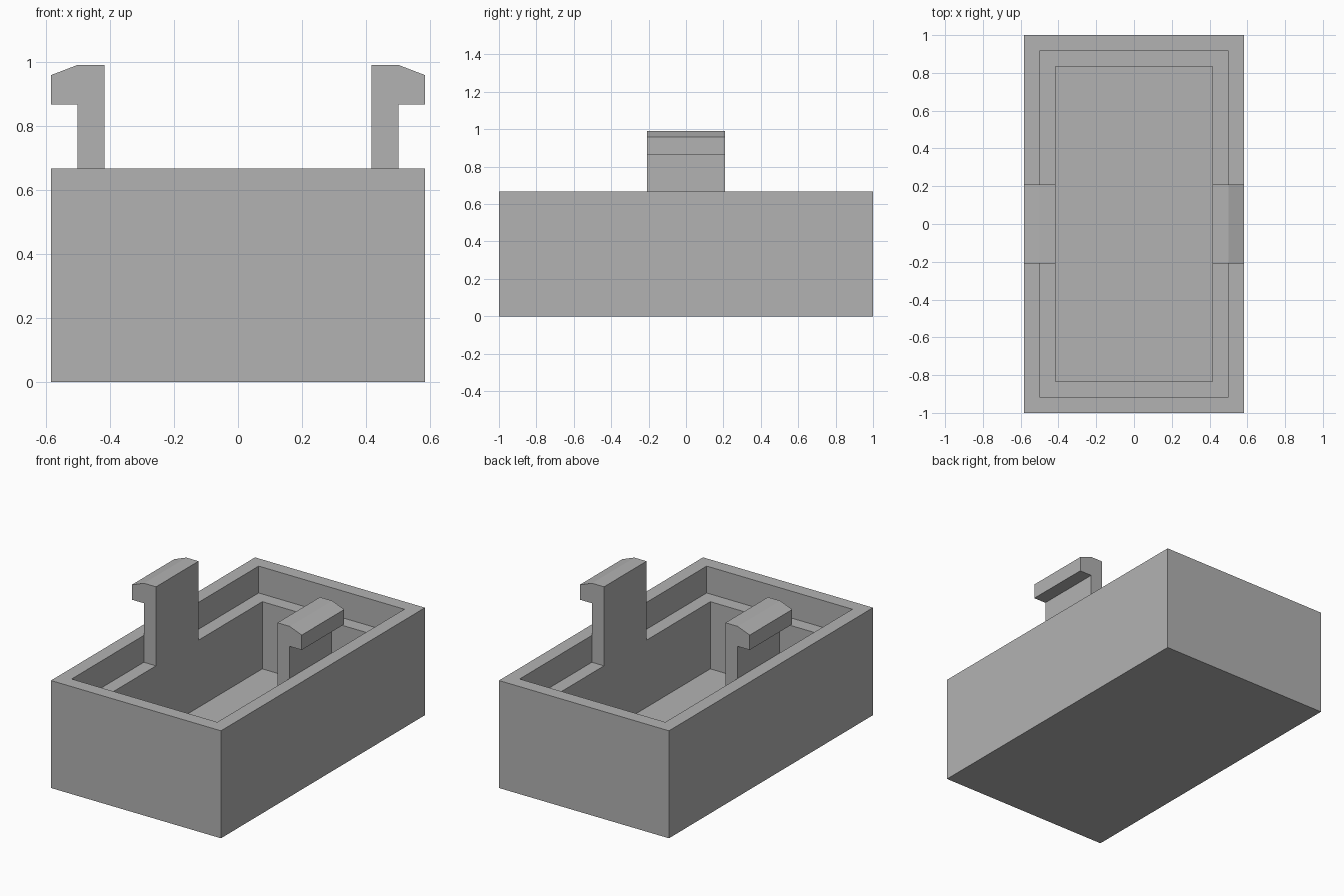
import bpy
import bmesh

default = bpy.data.objects.get("Cube")
if default:
    bpy.data.objects.remove(default, do_unlink=True)

WALL = 1 / 12                      # wall, ledge, floor and clip thickness
HALF_X, HALF_Y, HEIGHT = 7 * WALL, 1.0, 8 * WALL

grey = bpy.data.materials.new("light grey")
grey.use_nodes = True
colour = (0.448, 0.448, 0.448, 1)
grey.diffuse_color = colour
grey.node_tree.nodes["Principled BSDF"].inputs["Base Color"].default_value = colour


def finish(name, bm):
    bmesh.ops.recalc_face_normals(bm, faces=bm.faces)
    mesh = bpy.data.meshes.new(name)
    bm.to_mesh(mesh)
    bm.free()
    mesh.materials.append(grey)
    obj = bpy.data.objects.new(name, mesh)
    bpy.context.scene.collection.objects.link(obj)
    return obj


def stacked_rectangles(name, steps):
    """Closed skin through rectangles given as (inset, height)."""
    bm = bmesh.new()
    rings = []
    for inset, z in steps:
        x, y = HALF_X - inset, HALF_Y - inset
        rings.append([bm.verts.new((sx * x, sy * y, z))
                      for sx, sy in ((-1, -1), (1, -1), (1, 1), (-1, 1))])
    for low, high in zip(rings, rings[1:]):
        for i in range(4):
            j = (i + 1) % 4
            bm.faces.new((low[i], low[j], high[j], high[i]))
    bm.faces.new(rings[0][::-1])
    bm.faces.new(rings[-1])
    return finish(name, bm)


def clip(name, side):
    """Hooked tongue standing on the ledge, flush with the inner wall."""
    profile = [(5, 6 * WALL), (6, 6 * WALL), (6, 0.866), (7, 0.866),
               (7, 0.958), (6, 0.99), (5, 0.99)]
    width = 5 * WALL
    bm = bmesh.new()
    face = bm.faces.new([bm.verts.new((side * n * WALL, -width / 2, z))
                         for n, z in profile])
    moved = bmesh.ops.extrude_face_region(bm, geom=[face], use_keep_orig=True)["geom"]
    bmesh.ops.translate(bm, vec=(0, width, 0),
                        verts=[v for v in moved if isinstance(v, bmesh.types.BMVert)])
    return finish(name, bm)


# Open tray: outer wall, rim, inner wall, ledge, well and floor
stacked_rectangles("tray", [(0, 0), (0, HEIGHT), (WALL, HEIGHT), (WALL, 6 * WALL),
                            (2 * WALL, 6 * WALL), (2 * WALL, WALL)])

# Snap clips on both long sides
clip("left_clip", 1)
clip("right_clip", -1)
